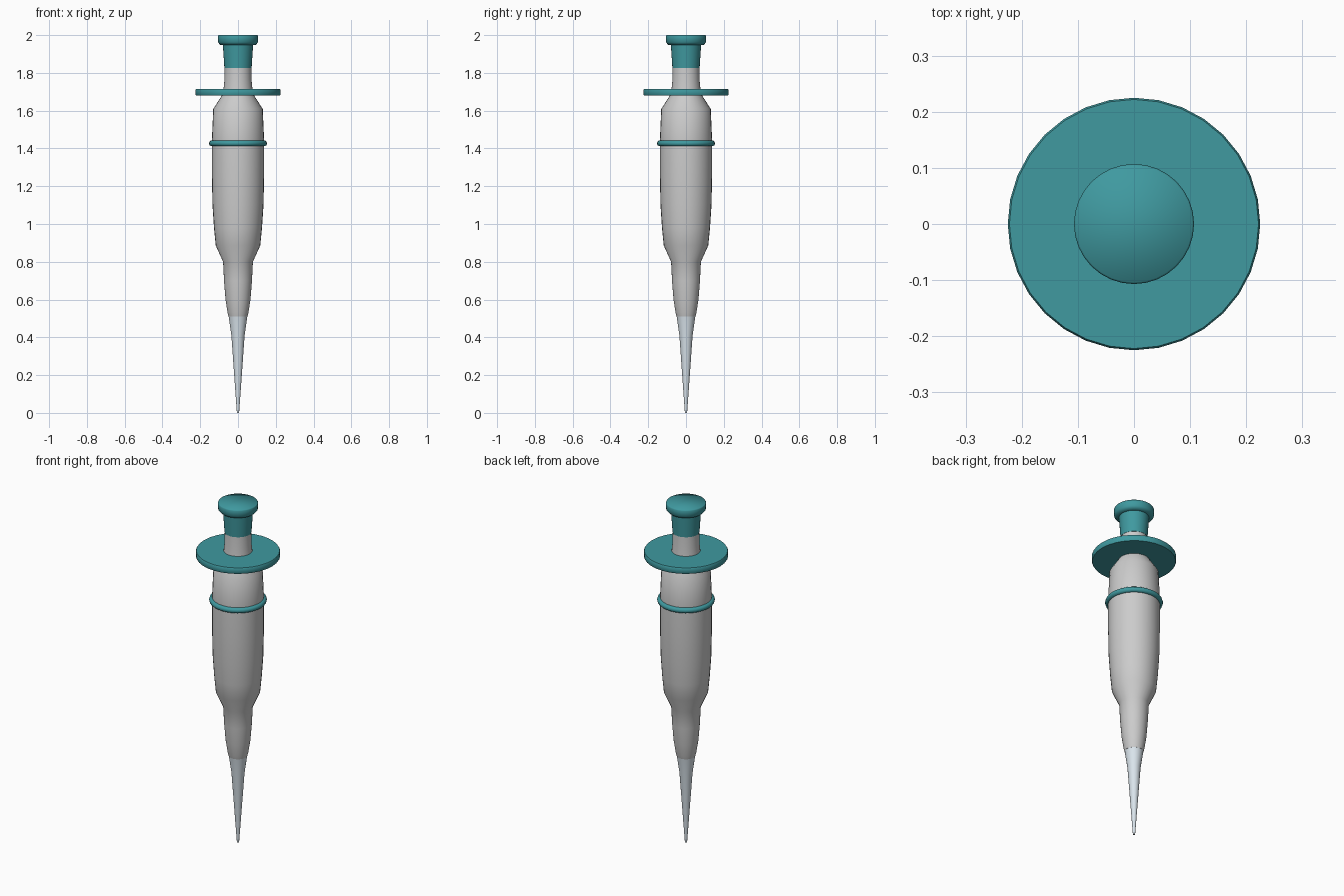
import bpy, bmesh, math

if "Cube" in bpy.data.objects:
    bpy.data.objects.remove(bpy.data.objects["Cube"])

SEGMENTS = 32


def material(name, rgb):
    m = bpy.data.materials.new(name)
    m.diffuse_color = (*rgb, 1)
    m.use_nodes = True
    m.node_tree.nodes["Principled BSDF"].inputs["Base Color"].default_value = m.diffuse_color
    return m


WHITE = material("white_plastic", (0.82, 0.84, 0.83))
TEAL = material("teal_plastic", (0.05, 0.32, 0.35))
CLEAR = material("tip_plastic", (0.70, 0.78, 0.84))


def finish(obj, name, mat, angle):
    obj.name = name
    obj.data.materials.append(mat)
    bpy.ops.object.select_all(action='DESELECT')
    obj.select_set(True)
    bpy.context.view_layer.objects.active = obj
    bpy.ops.object.shade_smooth_by_angle(angle=math.radians(angle))


def lathe(name, profile, mat, angle=40):
    """Closed turned part from (radius, z) points listed bottom to top."""
    bm = bmesh.new()
    rings = []
    for r, z in profile:
        rings.append([bm.verts.new((r * math.cos(2 * math.pi * i / SEGMENTS),
                                    r * math.sin(2 * math.pi * i / SEGMENTS), z))
                      for i in range(SEGMENTS)])
    for a, b in zip(rings, rings[1:]):
        for i in range(SEGMENTS):
            j = (i + 1) % SEGMENTS
            bm.faces.new((a[i], a[j], b[j], b[i]))
    bm.faces.new(rings[0][::-1])
    bm.faces.new(rings[-1])
    mesh = bpy.data.meshes.new(name)
    bm.to_mesh(mesh)
    bm.free()
    obj = bpy.data.objects.new(name, mesh)
    bpy.context.collection.objects.link(obj)
    finish(obj, name, mat, angle)


# Disposable tip
lathe("tip", [(0.006, 0), (0.035, 0.41), (0.05, 0.515)], CLEAR)

# Handle body with nose cone and shoulder
lathe("body", [(0.05, 0.51), (0.055, 0.53), (0.066, 0.60), (0.074, 0.70), (0.079, 0.80),
               (0.118, 0.886), (0.127, 0.98), (0.135, 1.10), (0.138, 1.25),
               (0.138, 1.45), (0.131, 1.61), (0.088, 1.675), (0.077, 1.70)], WHITE)

# Trim ring round the body
bpy.ops.mesh.primitive_torus_add(major_radius=0.138, minor_radius=0.016,
                                 major_segments=SEGMENTS, minor_segments=10,
                                 location=(0, 0, 1.427))
finish(bpy.context.object, "trim_ring", TEAL, 60)

# Finger flange
lathe("finger_flange", [(0.222, 1.68), (0.225, 1.685), (0.225, 1.71), (0.222, 1.715)], TEAL)

# Plunger rod
lathe("plunger_rod", [(0.078, 1.70), (0.072, 1.76), (0.070, 1.84)], WHITE)

# Plunger button
lathe("plunger_button", [(0.072, 1.825), (0.080, 1.948), (0.095, 1.949), (0.106, 1.962),
                         (0.107, 1.995), (0.104, 2.0)], TEAL, 60)
